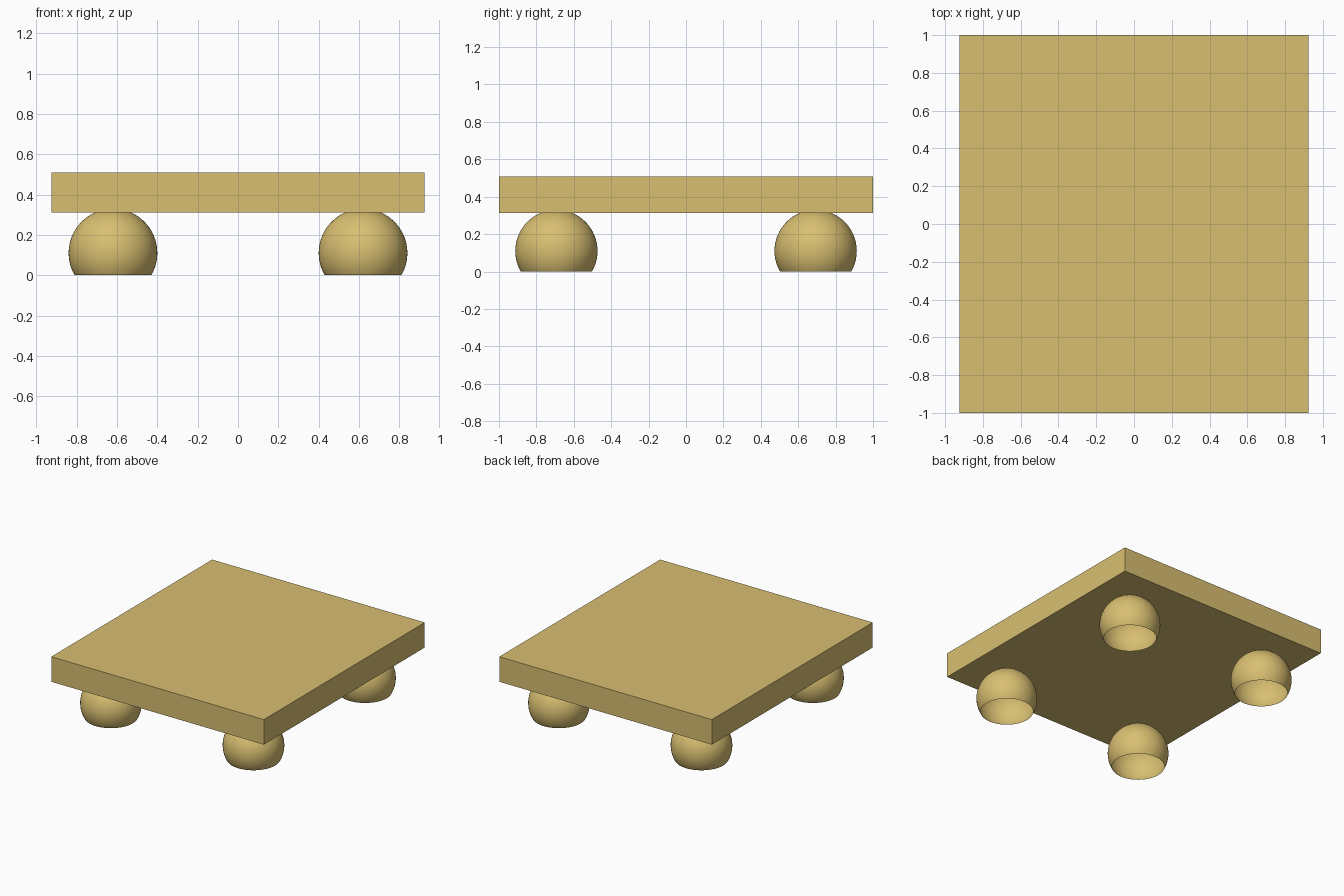
import bpy
import bmesh
from mathutils import Matrix

cube = bpy.data.objects.get("Cube")
if cube:
    bpy.data.objects.remove(cube, do_unlink=True)

# Warm wood colour
COLOR = (0.69, 0.52, 0.165, 1.0)
wood = bpy.data.materials.new("golden_wood")
wood.use_nodes = True
wood.diffuse_color = COLOR
wood.node_tree.nodes["Principled BSDF"].inputs["Base Color"].default_value = COLOR

SLAB_SIZE = (1.85, 2.0, 0.197)
SLAB_BOTTOM = 0.312
FOOT_RADIUS = 0.22
FOOT_CENTER = (0.62, 0.693, 0.11)


def add_object(name, bm, location):
    mesh = bpy.data.meshes.new(name)
    bm.to_mesh(mesh)
    bm.free()
    mesh.materials.append(wood)
    obj = bpy.data.objects.new(name, mesh)
    obj.location = location
    bpy.context.collection.objects.link(obj)
    return obj


# Flat slab top
bm = bmesh.new()
bmesh.ops.create_cube(bm, size=1, matrix=Matrix.Diagonal((*SLAB_SIZE, 1)))
add_object("slab_top", bm, (0, 0, SLAB_BOTTOM + SLAB_SIZE[2] / 2))


# Hollow ball foot, cut open at the floor
def add_foot(name, x, y):
    bm = bmesh.new()
    bmesh.ops.create_uvsphere(bm, u_segments=64, v_segments=32, radius=FOOT_RADIUS)
    bmesh.ops.bisect_plane(
        bm, geom=bm.verts[:] + bm.edges[:] + bm.faces[:],
        plane_co=(0, 0, -FOOT_CENTER[2]), plane_no=(0, 0, 1), clear_inner=True)
    for face in bm.faces:
        face.smooth = True
    add_object(name, bm, (x, y, FOOT_CENTER[2]))


for side, sx in (("left", 1), ("right", -1)):
    for end, sy in (("front", -1), ("back", 1)):
        add_foot(f"{end}_{side}_foot", sx * FOOT_CENTER[0], sy * FOOT_CENTER[1])
